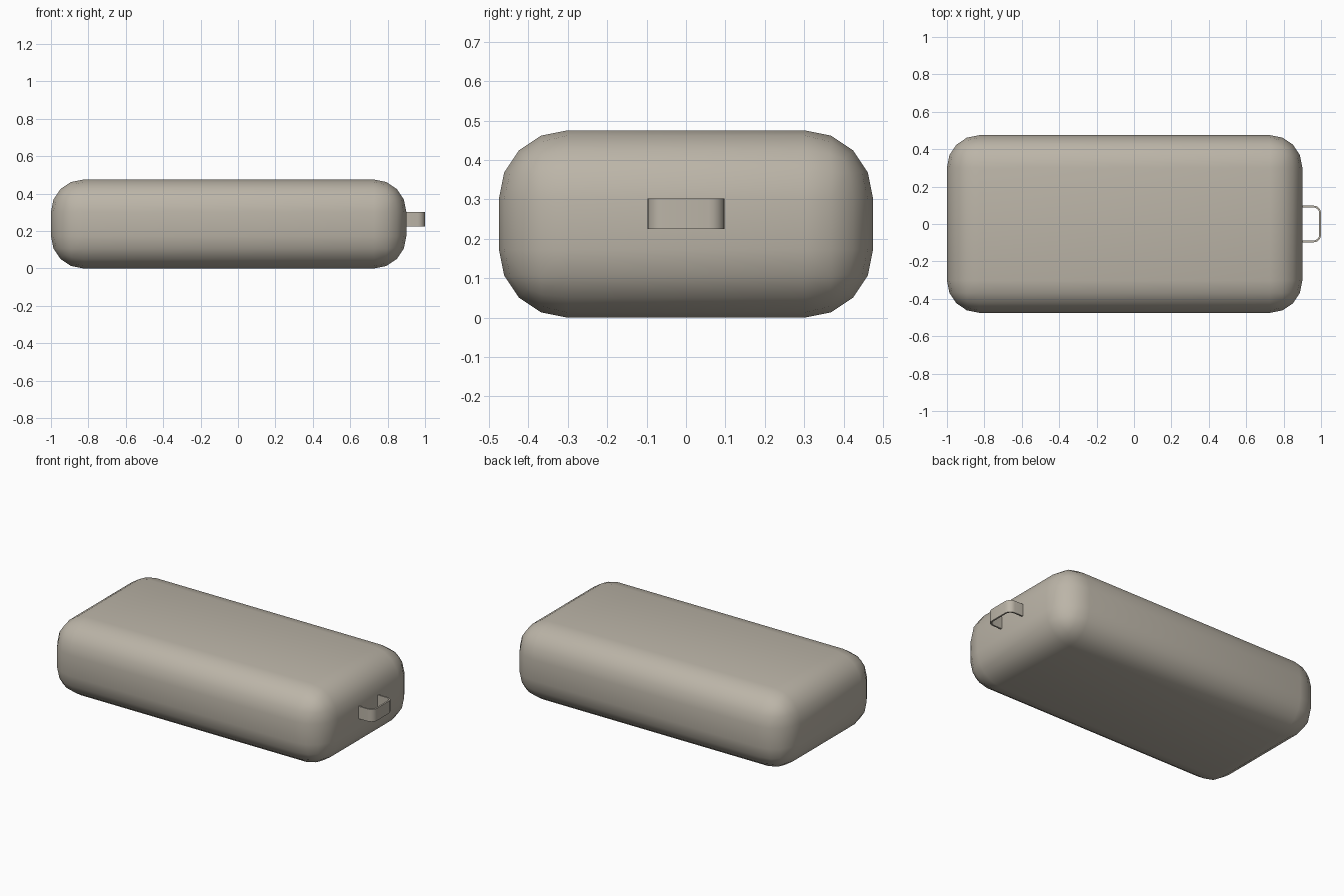
import bpy, bmesh, math

if "Cube" in bpy.data.objects:
    bpy.data.objects.remove(bpy.data.objects["Cube"])

mat = bpy.data.materials.new("warm_grey")
mat.diffuse_color = (0.50, 0.46, 0.39, 1)
mat.use_nodes = True
mat.node_tree.nodes["Principled BSDF"].inputs["Base Color"].default_value = mat.diffuse_color


def finish(name, bm):
    """Turn a bmesh into a smooth-shaded object."""
    bmesh.ops.recalc_face_normals(bm, faces=bm.faces)
    mesh = bpy.data.meshes.new(name)
    bm.to_mesh(mesh)
    bm.free()
    mesh.materials.append(mat)
    ob = bpy.data.objects.new(name, mesh)
    bpy.context.collection.objects.link(ob)
    bpy.ops.object.select_all(action='DESELECT')
    ob.select_set(True)
    bpy.context.view_layer.objects.active = ob
    bpy.ops.object.shade_smooth_by_angle(angle=math.radians(35))
    return ob


# Body: box with broadly rounded edges
bm = bmesh.new()
bmesh.ops.create_cube(bm, size=1)
for v in bm.verts:
    v.co = (v.co.x * 1.9 - 0.05, v.co.y * 0.95, v.co.z * 0.475 + 0.2375)
bmesh.ops.bevel(bm, geom=bm.edges[:], offset=0.173, segments=4, profile=0.5,
                affect='EDGES', clamp_overlap=True)
finish("body", bm)


# Strap loop: thin U-shaped band standing out from the right end
def u_path(x_max, half, radius, x_start=0.89, steps=5):
    side = []
    for i in range(steps + 1):
        a = math.radians(90 * i / steps)
        side.append((x_max - radius + radius * math.sin(a),
                     half - radius + radius * math.cos(a)))
    side = [(x_start, half)] + side
    return side + [(x, -y) for x, y in reversed(side)]


outer = u_path(1.0, 0.098, 0.04)
inner = u_path(0.99, 0.088, 0.03)
bm = bmesh.new()
rings = []
for o, i in zip(outer, inner):
    rings.append([bm.verts.new((*p, z)) for p, z in
                  ((o, 0.225), (o, 0.302), (i, 0.302), (i, 0.225))])
for a, b in zip(rings, rings[1:]):
    for k in range(4):
        n = (k + 1) % 4
        bm.faces.new((a[k], a[n], b[n], b[k]))
bm.faces.new(rings[0])
bm.faces.new(rings[-1])
finish("strap_loop", bm)
